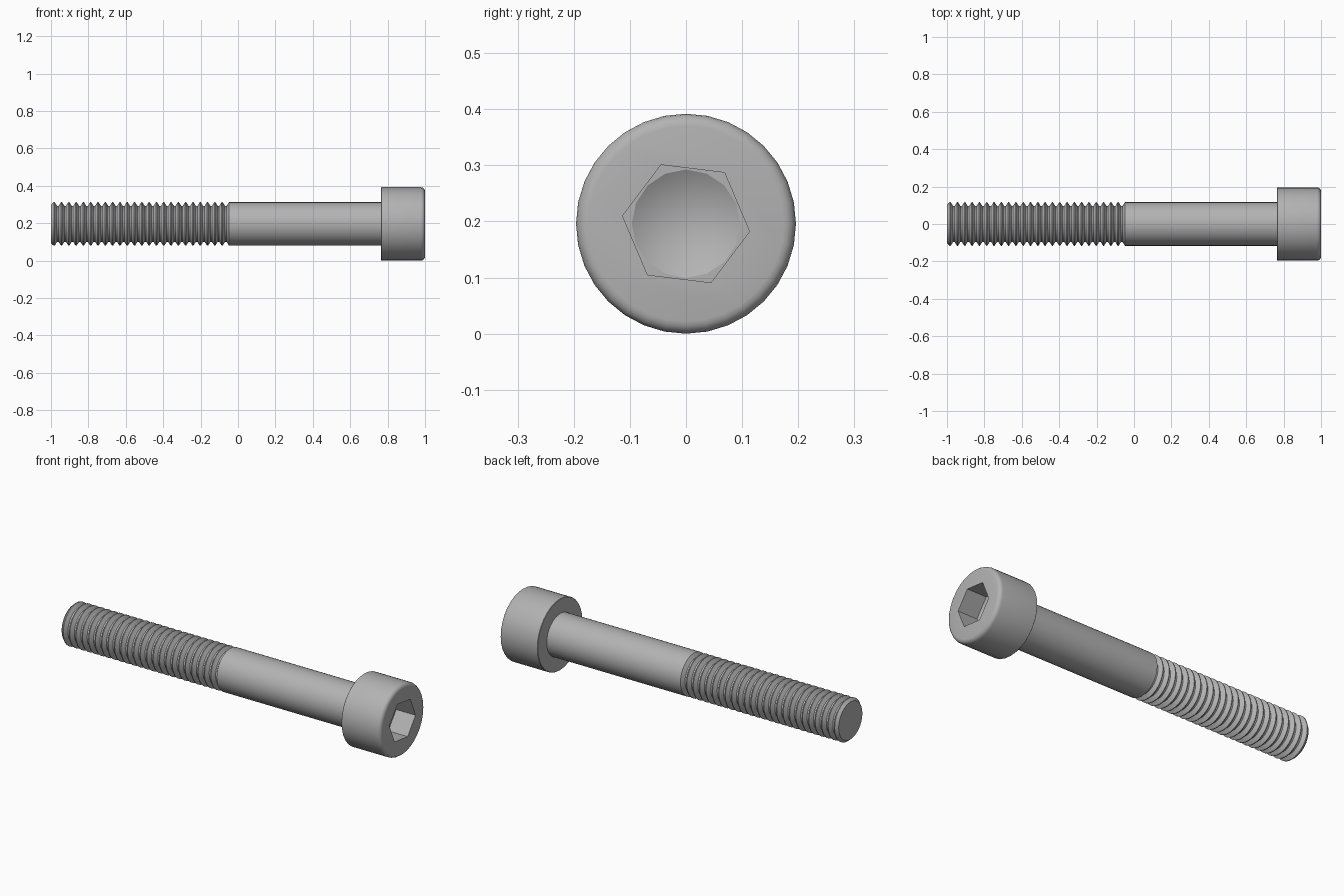
import bpy, bmesh, math
from mathutils import Matrix

if "Cube" in bpy.data.objects:
    bpy.data.objects.remove(bpy.data.objects["Cube"])

AXIS_Z = 0.196      # height of the bolt axis
MM = 2 / 51         # one "millimetre" of the bolt in scene units
SIDES = 32

steel = bpy.data.materials.new("grey steel")
steel.diffuse_color = (0.45, 0.45, 0.45, 1)
steel.use_nodes = True
steel.node_tree.nodes["Principled BSDF"].inputs["Base Color"].default_value = steel.diffuse_color


def lathe(name, profile, sides=SIDES, phase=0.0):
    """Revolve (x, radius) points about the x axis; flat ends, or a point at radius 0."""
    bm = bmesh.new()
    rings = []
    for x, r in profile:
        if r == 0:
            rings.append([bm.verts.new((x, 0, AXIS_Z))])
            continue
        angles = [phase + 2 * math.pi * i / sides for i in range(sides)]
        rings.append([bm.verts.new((x, r * math.cos(a), AXIS_Z + r * math.sin(a)))
                      for a in angles])
    for a, b in zip(rings, rings[1:]):
        for i in range(sides):
            j = (i + 1) % sides
            if len(a) == 1:
                bm.faces.new((a[0], b[j], b[i]))
            else:
                bm.faces.new((a[i], a[j], b[j], b[i]))
    for ring in (rings[0], rings[-1]):
        if len(ring) > 1:
            bm.faces.new(ring)
    bmesh.ops.recalc_face_normals(bm, faces=bm.faces)
    mesh = bpy.data.meshes.new(name)
    bm.to_mesh(mesh)
    bm.free()
    mesh.materials.append(steel)
    obj = bpy.data.objects.new(name, mesh)
    bpy.context.collection.objects.link(obj)
    return obj


def select_only(obj):
    bpy.ops.object.select_all(action='DESELECT')
    obj.select_set(True)
    bpy.context.view_layer.objects.active = obj


def cut(obj, cutter):
    select_only(obj)
    mod = obj.modifiers.new("cut", 'BOOLEAN')
    mod.operation = 'DIFFERENCE'
    mod.solver = 'EXACT'
    mod.object = cutter
    bpy.ops.object.modifier_apply(modifier=mod.name)
    bpy.data.objects.remove(cutter)


# Threaded shank: ring grooves, then a plain cylinder up to the head
crest, root = 0.1165, 0.096
thread_end = -0.048
grooves = 24
pitch = (thread_end + 0.985) / grooves
profile = [(-1.0, 0.103), (-0.985, crest)]
for k in range(grooves):
    x = -0.985 + k * pitch
    profile += [(x + 0.12 * pitch, crest), (x + 0.46 * pitch, root),
                (x + 0.66 * pitch, root), (x + pitch, crest)]
profile.append((0.77, crest))
shank = lathe("threaded_shank", profile)

# Cylindrical head with a rounded outer rim
head_r, fillet = 0.196, 0.022
profile = [(0.765, head_r - 0.002), (0.767, head_r)]
for i in range(5):
    a = math.pi / 2 * i / 4
    profile.append((1 - fillet + fillet * math.sin(a),
                    head_r - fillet + fillet * math.cos(a)))
head = lathe("socket_head", profile)

# Hexagonal key socket, then the conical drill point at its bottom
floor_x = 1 - 3 * MM
cut(head, lathe("socket_cutter", [(floor_x, 0.114), (1.05, 0.114)],
                6, math.radians(-7)))
cut(head, lathe("drill_cutter", [(floor_x - 0.056, 0), (floor_x, 0.0965),
                                 (floor_x + 0.02, 0.0965)], 16))

for obj in (shank, head):
    select_only(obj)
    bpy.ops.object.shade_smooth_by_angle(angle=math.radians(30))
